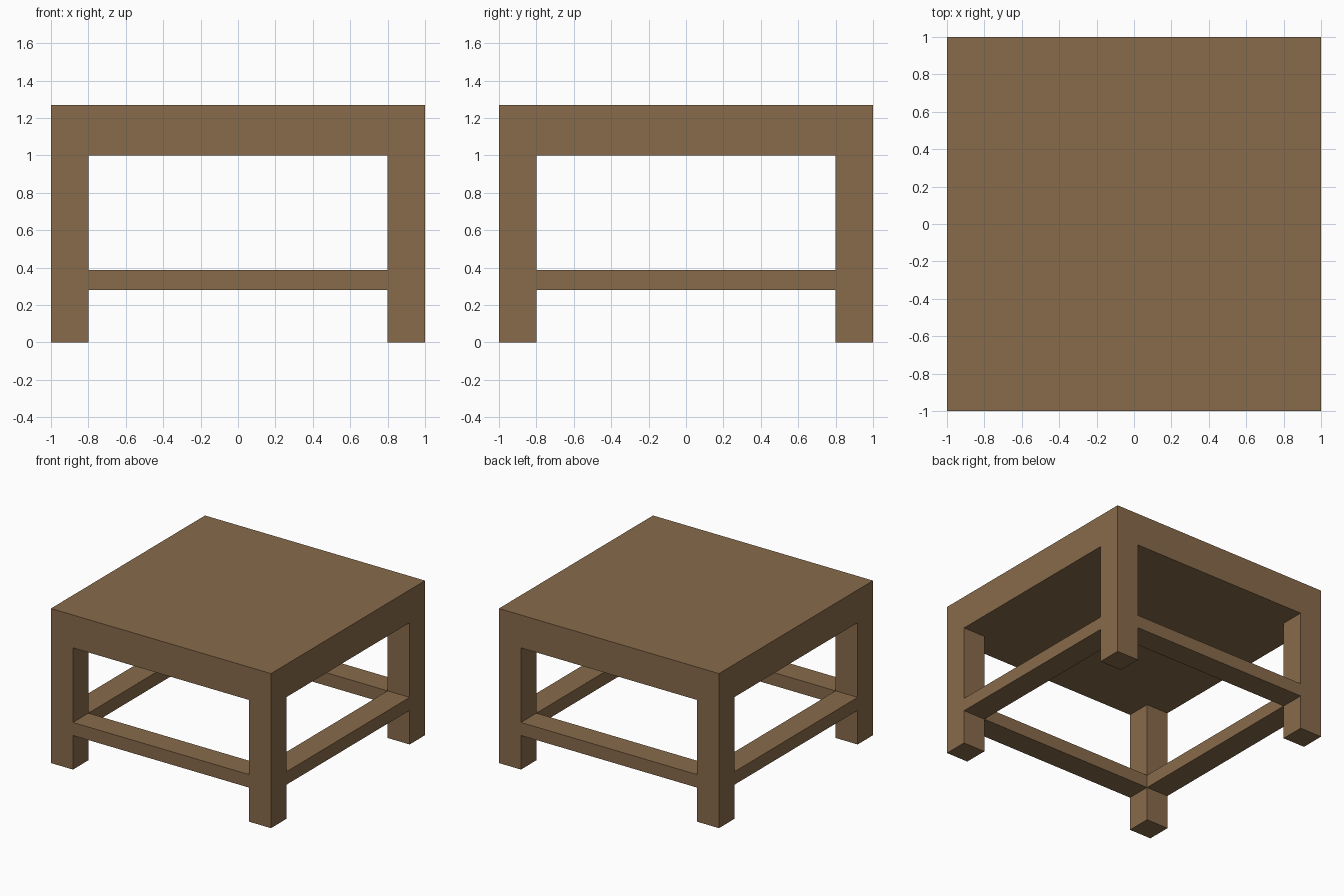
import bpy
import bmesh
from mathutils import Matrix, Vector

if "Cube" in bpy.data.objects:
    bpy.data.objects.remove(bpy.data.objects["Cube"])

HALF = 1.0        # half width of the table
LEG = 0.2         # leg and stretcher thickness
INNER = HALF - LEG
UNDERSIDE, TOP = 1.0, 1.27
RAIL_LOW, RAIL_HIGH = 0.28, 0.387

wood = bpy.data.materials.new("brown wood")
wood.diffuse_color = (0.25, 0.147, 0.071, 1.0)
wood.use_nodes = True
wood.node_tree.nodes["Principled BSDF"].inputs["Base Color"].default_value = wood.diffuse_color


def box(name, low, high):
    """Axis-aligned box between two opposite corners."""
    low, high = Vector(low), Vector(high)
    bm = bmesh.new()
    bmesh.ops.create_cube(bm, size=1.0, matrix=Matrix.Diagonal((*(high - low), 1.0)))
    mesh = bpy.data.meshes.new(name)
    bm.to_mesh(mesh)
    bm.free()
    mesh.materials.append(wood)
    obj = bpy.data.objects.new(name, mesh)
    obj.location = (low + high) / 2
    bpy.context.collection.objects.link(obj)
    return obj


# Thick solid top
box("table_top", (-HALF, -HALF, UNDERSIDE), (HALF, HALF, TOP))

# Square legs, flush with the corners of the top
for x, side in ((-HALF, "left"), (INNER, "right")):
    for y, end in ((-HALF, "front"), (INNER, "back")):
        box(f"{end}_{side}_leg", (x, y, 0), (x + LEG, y + LEG, UNDERSIDE))

# Stretchers as wide as the legs, running between them
for p, end, side in ((-HALF, "front", "left"), (INNER, "back", "right")):
    box(f"{end}_stretcher", (-INNER, p, RAIL_LOW), (INNER, p + LEG, RAIL_HIGH))
    box(f"{side}_stretcher", (p, -INNER, RAIL_LOW), (p + LEG, INNER, RAIL_HIGH))
